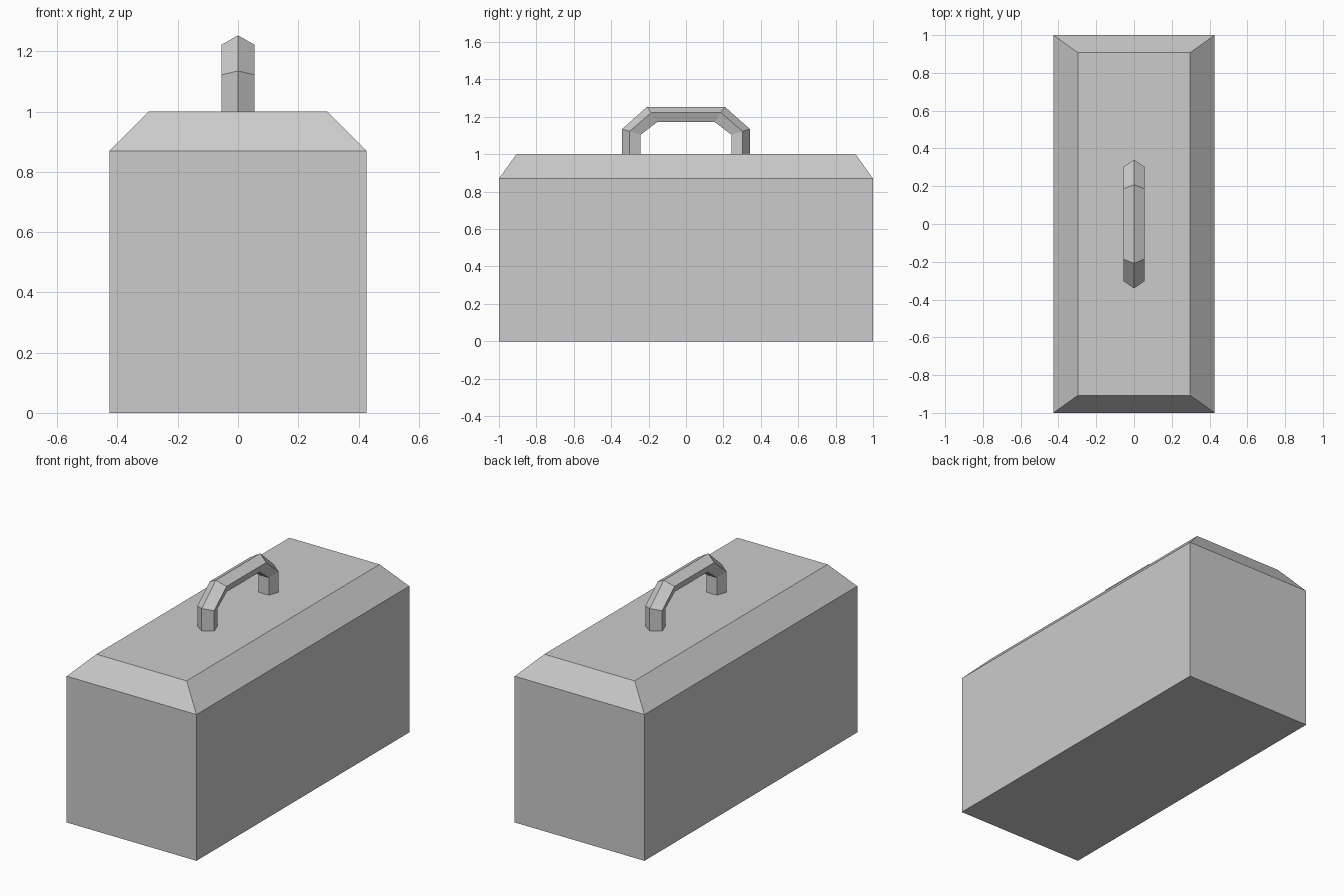
import bpy
import bmesh

cube = bpy.data.objects.get("Cube")
if cube:
    bpy.data.objects.remove(cube, do_unlink=True)

# Single grey finish
grey = bpy.data.materials.new("plain_grey")
grey.use_nodes = True
grey.diffuse_color = (0.6, 0.6, 0.6, 1)
grey.node_tree.nodes["Principled BSDF"].inputs["Base Color"].default_value = (0.6, 0.6, 0.6, 1)


def loft(name, rings):
    """Skin a chain of closed rings and cap both ends."""
    bm = bmesh.new()
    loops = [[bm.verts.new(p) for p in ring] for ring in rings]
    count = len(loops[0])
    for a, b in zip(loops, loops[1:]):
        for i in range(count):
            j = (i + 1) % count
            bm.faces.new((a[i], a[j], b[j], b[i]))
    bm.faces.new(loops[0])
    bm.faces.new(loops[-1])
    bmesh.ops.recalc_face_normals(bm, faces=bm.faces)
    mesh = bpy.data.meshes.new(name)
    bm.to_mesh(mesh)
    bm.free()
    mesh.materials.append(grey)
    obj = bpy.data.objects.new(name, mesh)
    bpy.context.collection.objects.link(obj)
    return obj


def rectangle(x, y, z):
    return [(-x, -y, z), (x, -y, z), (x, y, z), (-x, y, z)]


# Box with a sloped rim around its lid
loft("box_body", [rectangle(0.427, 1, 0), rectangle(0.427, 1, 0.87),
                  rectangle(0.297, 0.907, 1)])


# Handle: five-sided bar, each section given as (y, z) of ridge, sides, inside
def section(ridge, side, inner, sign):
    points = [(0, ridge), (0.055, side), (0.034, inner), (-0.034, inner), (-0.055, side)]
    return [(x, sign * y, z) for x, (y, z) in points]


half = [
    ((0.341, 1.0), (0.303, 1.0), (0.243, 1.0)),
    ((0.341, 1.135), (0.303, 1.122), (0.243, 1.104)),
    ((0.209, 1.253), (0.186, 1.222), (0.154, 1.172)),
]
loft("carry_handle", [section(*s, -1) for s in half] + [section(*s, 1) for s in reversed(half)])
